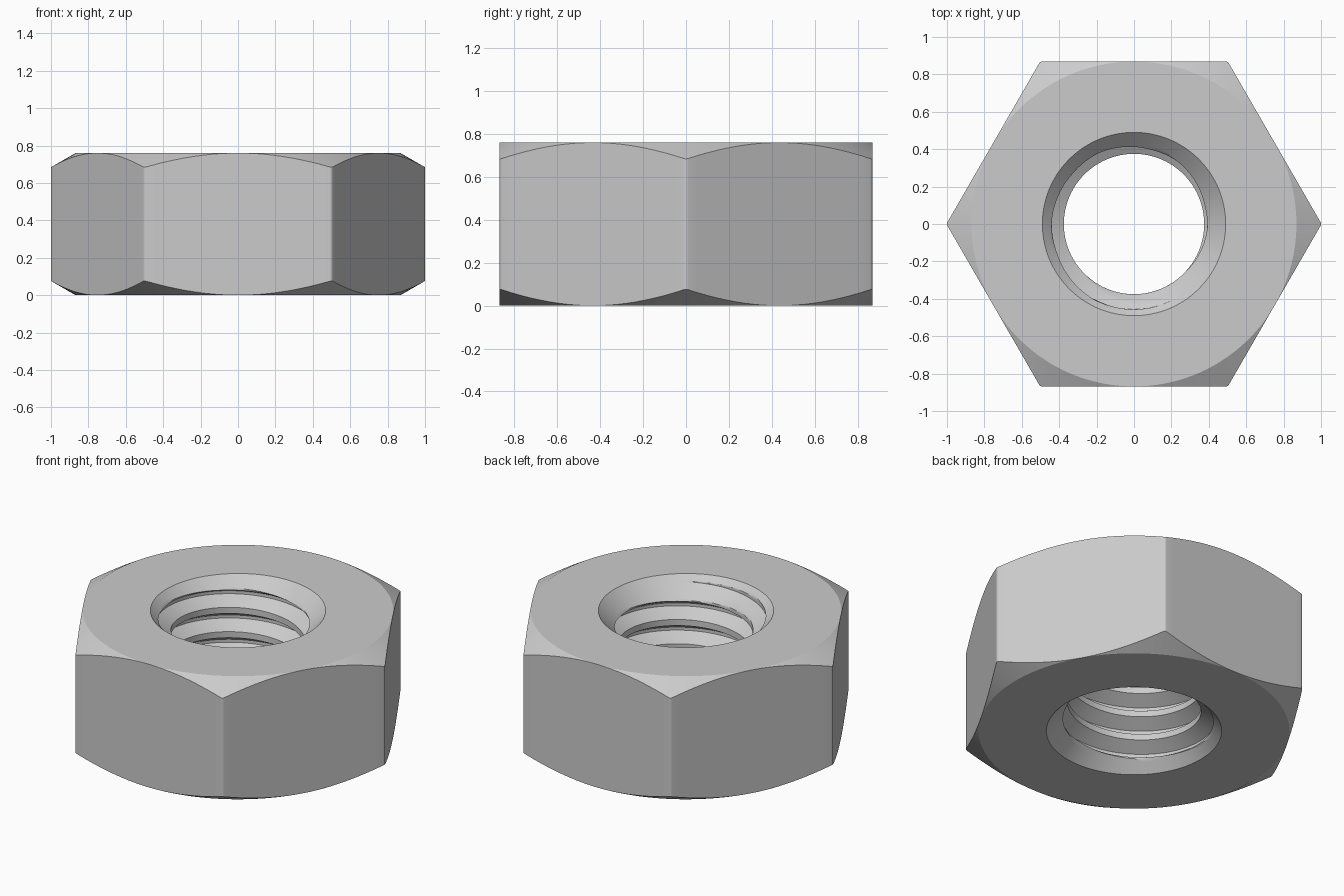
import bpy, bmesh
from math import radians, degrees, sin, cos, tan, atan, sqrt, floor

if "Cube" in bpy.data.objects:
    bpy.data.objects.remove(bpy.data.objects["Cube"])

H = 0.76                 # nut height
FILLET = 0.02            # rounding of the six upright edges
C30 = cos(radians(30))
APO = (1 + FILLET * (1 / C30 - 1)) * C30    # centre to flat, so corners land at 1.0
RIM = 0.49               # countersink radius on both faces
MINOR, MAJOR = 0.375, 0.456
PITCH = 0.15
D0 = 30 - degrees(atan((APO - FILLET) / APO * tan(radians(30))))  # fillet half angle


def hex_radius(deg):
    """Radius of the rounded hexagon, corners at multiples of 60 degrees."""
    d = abs((deg + 30) % 60 - 30)
    if d >= D0:
        return APO / cos(radians(30 - d))
    c = (APO - FILLET) / C30
    s = c * sin(radians(d))
    return c * cos(radians(d)) + sqrt(FILLET ** 2 - s * s)


def thread_radius(t):
    """60 degree thread profile over one pitch: root, flank, crest, flank."""
    if t <= 1 / 8:
        return MAJOR
    if t <= 7 / 16:
        return MAJOR + (MINOR - MAJOR) * (t - 1 / 8) / (5 / 16)
    if t <= 11 / 16:
        return MINOR
    return MINOR + (MAJOR - MINOR) * (t - 11 / 16) / (5 / 16)


def bore_column(deg):
    """Bore points from bottom to top; rows follow the right-hand helix."""
    pts = []
    base = 0.65 + PITCH * (deg - 125) / 360
    for turn in range(-6, 3):
        for t in profile_steps:
            z = min(max(base + PITCH * (turn + t), 0), H)
            tt = (z - base) / PITCH
            r = thread_radius(tt - floor(tt + 1e-7))
            pts.append((max(r, RIM - z, RIM - H + z), z))
    return pts


def outer_column(deg):
    """Top face, chamfer, side, chamfer and bottom face, from the top rim down."""
    r = hex_radius(deg)
    drop = max(0, r - APO) * tan(radians(30))
    return [(RIM, H), (APO, H), (r, H - drop), (r, drop), (APO, 0), (RIM, 0)]


# profile samples, with every thread edge included
marks = [0, 1 / 8, 7 / 16, 11 / 16, 1]
profile_steps = [a + (b - a) * i / 5 for a, b in zip(marks, marks[1:]) for i in range(5)]

# angles, denser around the rounded corners
angles = []
for k in range(6):
    angles += [60 * k + a for a in
               [0, D0 / 2, D0] + list(range(3, 58, 3)) + [60 - D0, 60 - D0 / 2]]
angles.append(360)

# sweep the columns around the axis
bm = bmesh.new()
columns = []
for a in angles:
    ca, sa = cos(radians(a)), sin(radians(a))
    columns.append([bm.verts.new((r * ca, r * sa, z))
                    for r, z in bore_column(a) + outer_column(a)])
for left, right in zip(columns, columns[1:]):
    for i in range(len(left) - 1):
        bm.faces.new((left[i], left[i + 1], right[i + 1], right[i]))
bmesh.ops.remove_doubles(bm, verts=bm.verts, dist=1e-5)
bmesh.ops.dissolve_degenerate(bm, dist=1e-5, edges=bm.edges)
bmesh.ops.recalc_face_normals(bm, faces=bm.faces)

mesh = bpy.data.meshes.new("hex_nut")
bm.to_mesh(mesh)
bm.free()
nut = bpy.data.objects.new("hex_nut", mesh)
bpy.context.collection.objects.link(nut)

# plain steel
steel = bpy.data.materials.new("light_steel")
steel.diffuse_color = (0.6, 0.6, 0.6, 1)
steel.use_nodes = True
steel.node_tree.nodes["Principled BSDF"].inputs["Base Color"].default_value = steel.diffuse_color
mesh.materials.append(steel)

bpy.context.view_layer.objects.active = nut
nut.select_set(True)
bpy.ops.object.shade_smooth_by_angle(angle=radians(25))
